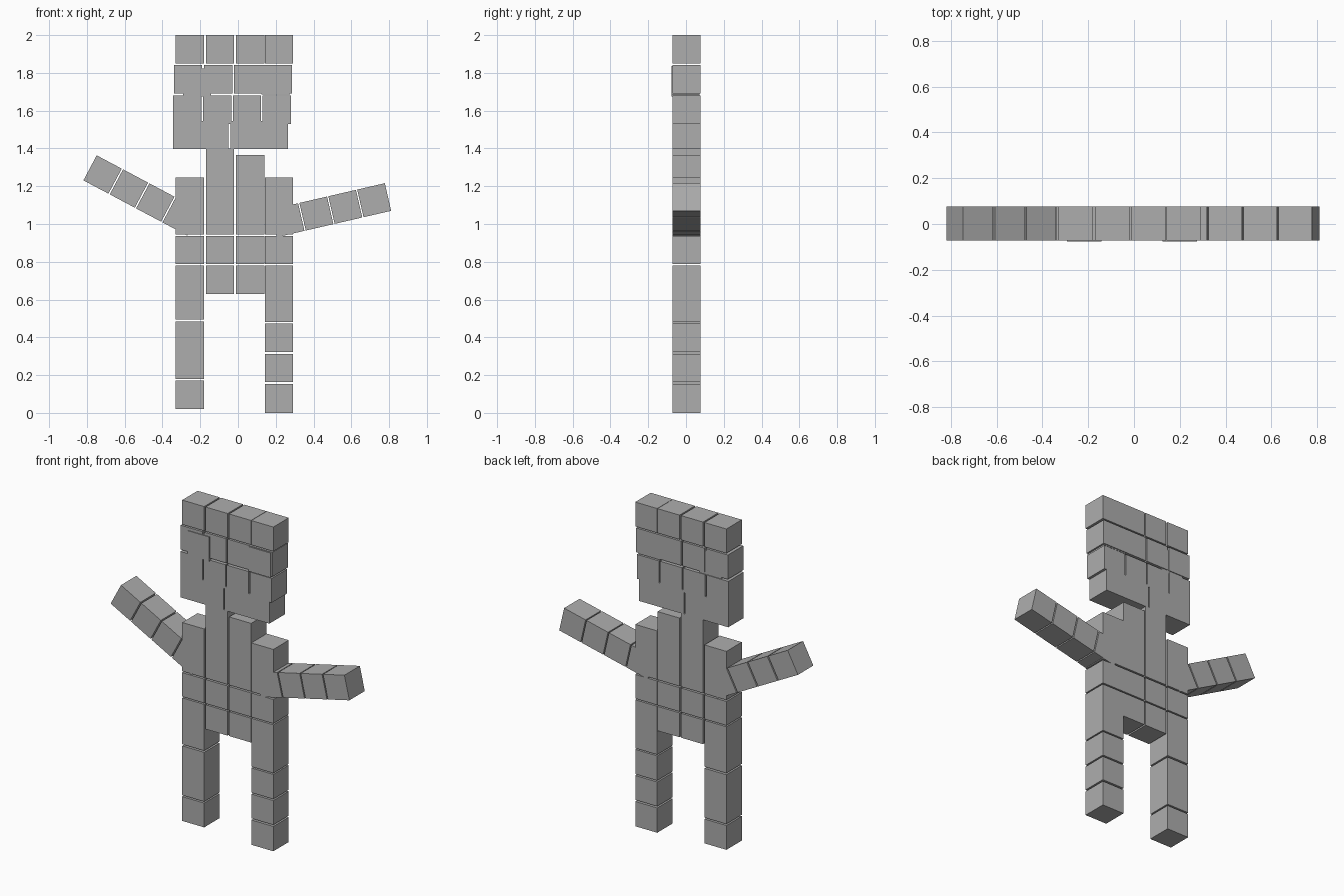
import bpy
from math import radians, cos, sin

default_cube = bpy.data.objects.get("Cube")
if default_cube:
    bpy.data.objects.remove(default_cube, do_unlink=True)

SIZE = 0.15          # edge of one block
DEPTH_CENTRE = 0.0025
COLUMNS = {"right": -0.33, "mid_right": -0.17, "mid_left": -0.01, "left": 0.142}

grey = bpy.data.materials.new("plain_grey")
grey.use_nodes = True
colour = (0.42, 0.42, 0.42, 1.0)
grey.diffuse_color = colour
grey.node_tree.nodes["Principled BSDF"].inputs["Base Color"].default_value = colour


def block(name, centre_x, centre_z, width=SIZE, height=SIZE, tilt=0.0, y=DEPTH_CENTRE):
    """One flat-shaded block, tilted in the front plane."""
    bpy.ops.mesh.primitive_cube_add(size=1, location=(centre_x, y, centre_z),
                                    rotation=(0, -tilt, 0))
    part = bpy.context.object
    part.name = name
    part.scale = (width, SIZE, height)
    part.data.materials.append(grey)
    return part


def span(name, left_edge, bottom, top, width=SIZE, y=DEPTH_CENTRE):
    """An upright block given by its edges."""
    return block(name, left_edge + width / 2, (bottom + top) / 2,
                 width, top - bottom, y=y)


def arm(name, tip_x, tip_z, tilt, step, count=4):
    """A row of tilted blocks running from the hand into the shoulder."""
    for i in range(count):
        block(f"{name}_{i + 1}", tip_x + i * step * cos(tilt),
              tip_z + i * step * sin(tilt), tilt=tilt)


# Hair row and waist row, one block per column
for side, x in COLUMNS.items():
    span(f"hair_{side}", x, 1.85, 2.0)
    span(f"waist_{side}", x, 0.788, 0.936)

# Brow row
for side, x in (("right", -0.34), ("mid_right", -0.18)):
    span(f"brow_{side}", x, 1.692, 1.842)
span("brow_left", -0.021, 1.692, 1.842, width=0.307)

# Cheeks, parted by narrow slots, above a two-piece jaw
for i in range(4):
    span(f"cheek_{i + 1}", -0.343 + i * 0.158, 1.53, 1.68)
span("jaw_right", -0.343, 1.397, 1.545, width=0.294)
span("jaw_left", -0.04, 1.397, 1.545, width=0.305)

# Eyes, standing slightly proud of the face
eye_y = DEPTH_CENTRE - 0.005
span("right_eye", -0.292, 1.674, 1.824, y=eye_y)
span("left_eye", 0.125, 1.685, 1.837, y=eye_y)

# Chest columns, the middle ones forming the neck
for side, top in (("right", 1.245), ("mid_right", 1.4),
                  ("mid_left", 1.365), ("left", 1.245)):
    span(f"chest_{side}", COLUMNS[side], 0.945, top)

# Pelvis
for side in ("mid_right", "mid_left"):
    span(f"pelvis_{side}", COLUMNS[side], 0.63, 0.78)

# Legs, listed from thigh to foot
legs = {
    "right": ((0.494, 0.78), (0.332, 0.484), (0.18, 0.332), (0.021, 0.171)),
    "left": ((0.482, 0.78), (0.322, 0.474), (0.163, 0.313), (0.0, 0.153)),
}
for side, pieces in legs.items():
    for part, (bottom, top) in zip(("thigh", "knee", "shin", "foot"), pieces):
        span(f"{side}_{part}", COLUMNS[side], bottom, top)

# Arms
arm("right_arm", -0.717, 1.262, radians(-28), 0.158)
arm("left_arm", 0.721, 1.126, radians(13), -0.157)
